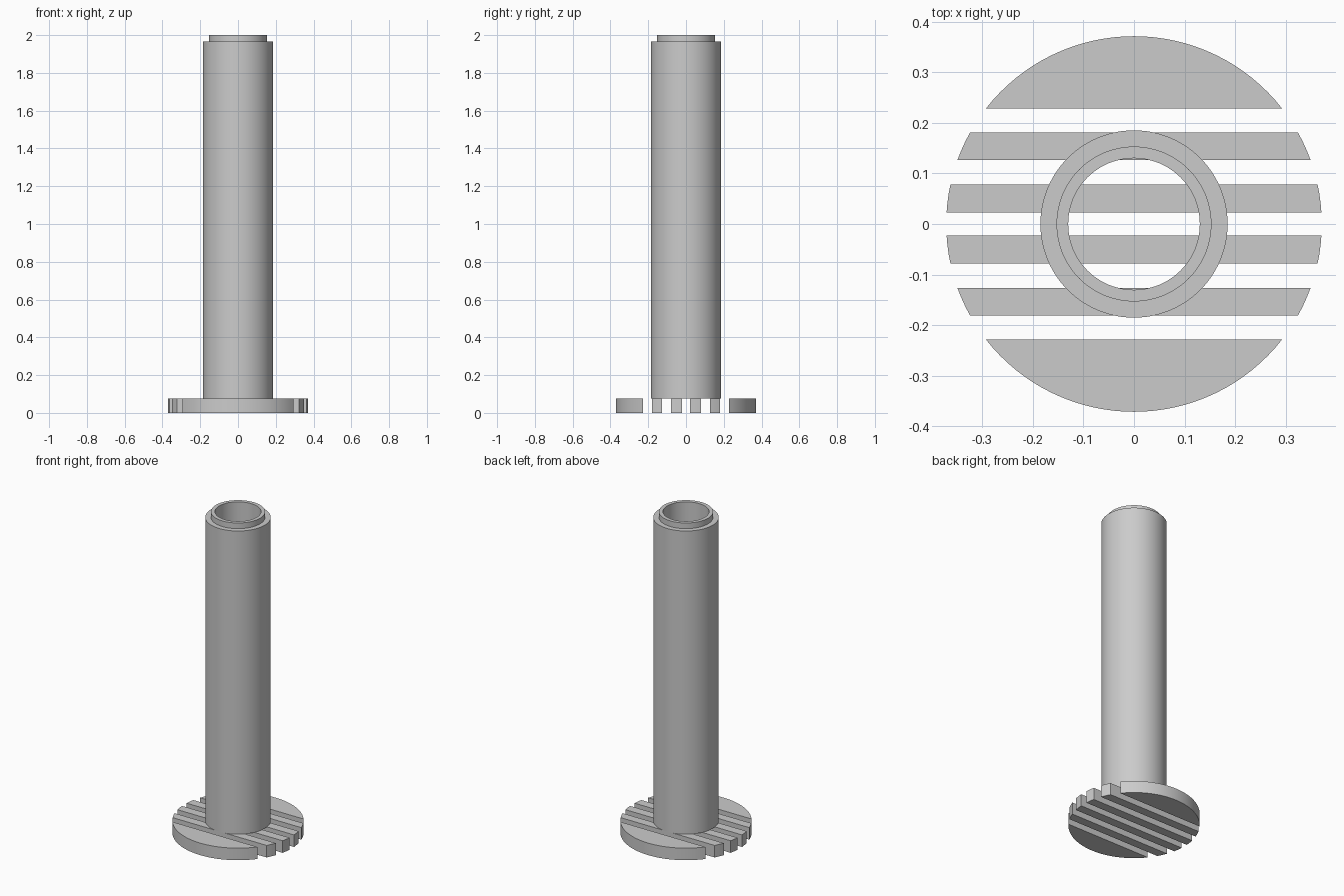
import bpy, bmesh, math

if "Cube" in bpy.data.objects:
    bpy.data.objects.remove(bpy.data.objects["Cube"])

BASE_R, BASE_H = 0.371, 0.075
OUTER_R, LIP_R, BORE_R = 0.185, 0.153, 0.13
SHOULDER_Z, TOP_Z = 1.965, 2.0
SEGMENTS = 96

grey = bpy.data.materials.new("plain grey")
grey.use_nodes = True
colour = (0.6, 0.6, 0.6, 1)
grey.diffuse_color = colour
grey.node_tree.nodes["Principled BSDF"].inputs["Base Color"].default_value = colour


def finish(bm, name):
    bmesh.ops.recalc_face_normals(bm, faces=bm.faces)
    mesh = bpy.data.meshes.new(name)
    bm.to_mesh(mesh)
    bm.free()
    mesh.materials.append(grey)
    obj = bpy.data.objects.new(name, mesh)
    bpy.context.collection.objects.link(obj)
    bpy.ops.object.select_all(action="DESELECT")
    obj.select_set(True)
    bpy.context.view_layer.objects.active = obj
    bpy.ops.object.shade_smooth_by_angle(angle=math.radians(30))
    return obj


def disc_slice(name, y0, y1, steps):
    """Strip of the round base between two y values, with curved ends."""
    a0, a1 = (math.asin(max(-1, min(1, y / BASE_R))) for y in (y0, y1))
    arc = [a0 + (a1 - a0) * i / steps for i in range(steps + 1)]
    right = [(BASE_R * math.cos(a), BASE_R * math.sin(a)) for a in arc]
    left = [(-x, y) for x, y in reversed(right)]
    bm = bmesh.new()
    face = bm.faces.new([bm.verts.new((x, y, 0)) for x, y in right + left])
    bmesh.ops.remove_doubles(bm, verts=bm.verts, dist=1e-5)
    top = bmesh.ops.extrude_face_region(bm, geom=list(bm.faces))["geom"]
    bmesh.ops.translate(bm, vec=(0, 0, BASE_H),
                        verts=[v for v in top if isinstance(v, bmesh.types.BMVert)])
    finish(bm, name)


# Slotted round base: two bars and one end cap on each side
for side, label in ((1, "back"), (-1, "front")):
    for part, near, far, steps in (("inner_bar", 0.0225, 0.0785, 3),
                                   ("outer_bar", 0.126, 0.181, 3),
                                   ("end_cap", 0.228, BASE_R, 16)):
        y0, y1 = sorted((side * near, side * far))
        disc_slice(f"base_{part}_{label}", y0, y1, steps)

# Hollow column with a stepped lip, revolved from a closed profile
profile = [(BORE_R, BASE_H), (OUTER_R, BASE_H), (OUTER_R, SHOULDER_Z),
           (LIP_R, SHOULDER_Z), (LIP_R, TOP_Z), (BORE_R, TOP_Z)]
bm = bmesh.new()
rings = []
for i in range(SEGMENTS):
    a = 2 * math.pi * i / SEGMENTS
    rings.append([bm.verts.new((r * math.cos(a), r * math.sin(a), z)) for r, z in profile])
for i, ring in enumerate(rings):
    following = rings[(i + 1) % SEGMENTS]
    for j in range(len(profile)):
        k = (j + 1) % len(profile)
        bm.faces.new((ring[j], following[j], following[k], ring[k]))
finish(bm, "hollow_column")
